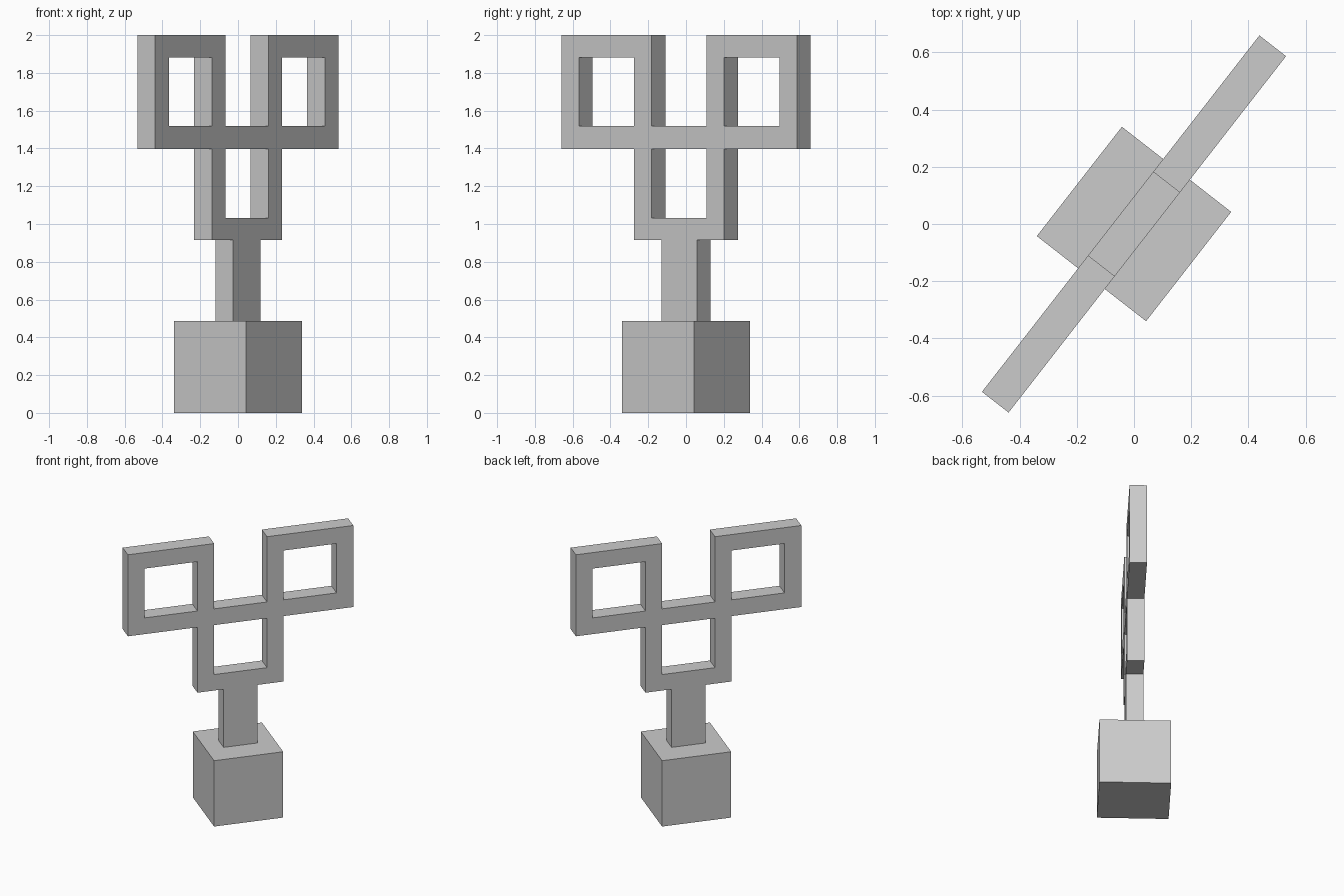
import bpy, bmesh, math
from mathutils import Matrix

if "Cube" in bpy.data.objects:
    bpy.data.objects.remove(bpy.data.objects["Cube"])

TURN = Matrix.Rotation(math.radians(52.1), 4, 'Z')   # whole model is turned about z
T = 0.118                                            # bar thickness


def add_object(name, bm):
    bmesh.ops.recalc_face_normals(bm, faces=bm.faces)
    mesh = bpy.data.meshes.new(name)
    bm.to_mesh(mesh)
    bm.free()
    obj = bpy.data.objects.new(name, mesh)
    obj.matrix_world = TURN
    bpy.context.collection.objects.link(obj)
    return obj


def box(name, u0, u1, depth, z0, z1):
    bm = bmesh.new()
    place = Matrix.Translation(((u0 + u1) / 2, 0, (z0 + z1) / 2))
    size = Matrix.Diagonal((u1 - u0, depth, z1 - z0, 1))
    bmesh.ops.create_cube(bm, size=1, matrix=place @ size)
    return add_object(name, bm)


# Base block and the post that carries the frame
box("base_block", -0.242, 0.242, 0.484, 0, 0.486)
box("post", -0.119, 0.119, T, 0.486, 0.915)

# Branching frame: filled cells of a small grid, thickened to a bar
cols = [-0.789, -0.672, -0.302, -0.185, 0.185, 0.302, 0.672]
rows = [0.915, 1.033, 1.398, 1.518, 1.882]
cells = ["..###.",
         "..#.#.",
         "######",
         "#.#.#."]
bm = bmesh.new()
for r, line in enumerate(cells):
    for c, cell in enumerate(line):
        if cell == "#":
            corners = [(cols[c], rows[r]), (cols[c + 1], rows[r]),
                       (cols[c + 1], rows[r + 1]), (cols[c], rows[r + 1])]
            bm.faces.new([bm.verts.new((u, 0, z)) for u, z in corners])
bmesh.ops.remove_doubles(bm, verts=bm.verts, dist=1e-4)
frame = add_object("branching_frame", bm)
solid = frame.modifiers.new("thickness", 'SOLIDIFY')
solid.thickness = T
solid.offset = 0

# Separate outer upright at the far end of the crossbar
box("outer_upright", 0.672, 0.789, T, 1.398, 1.882)

# Top bars closing the two upper squares
box("top_bar_left", -0.789, -0.185, T, 1.882, 2.0)
box("top_bar_right", 0.185, 0.789, T, 1.882, 2.0)
